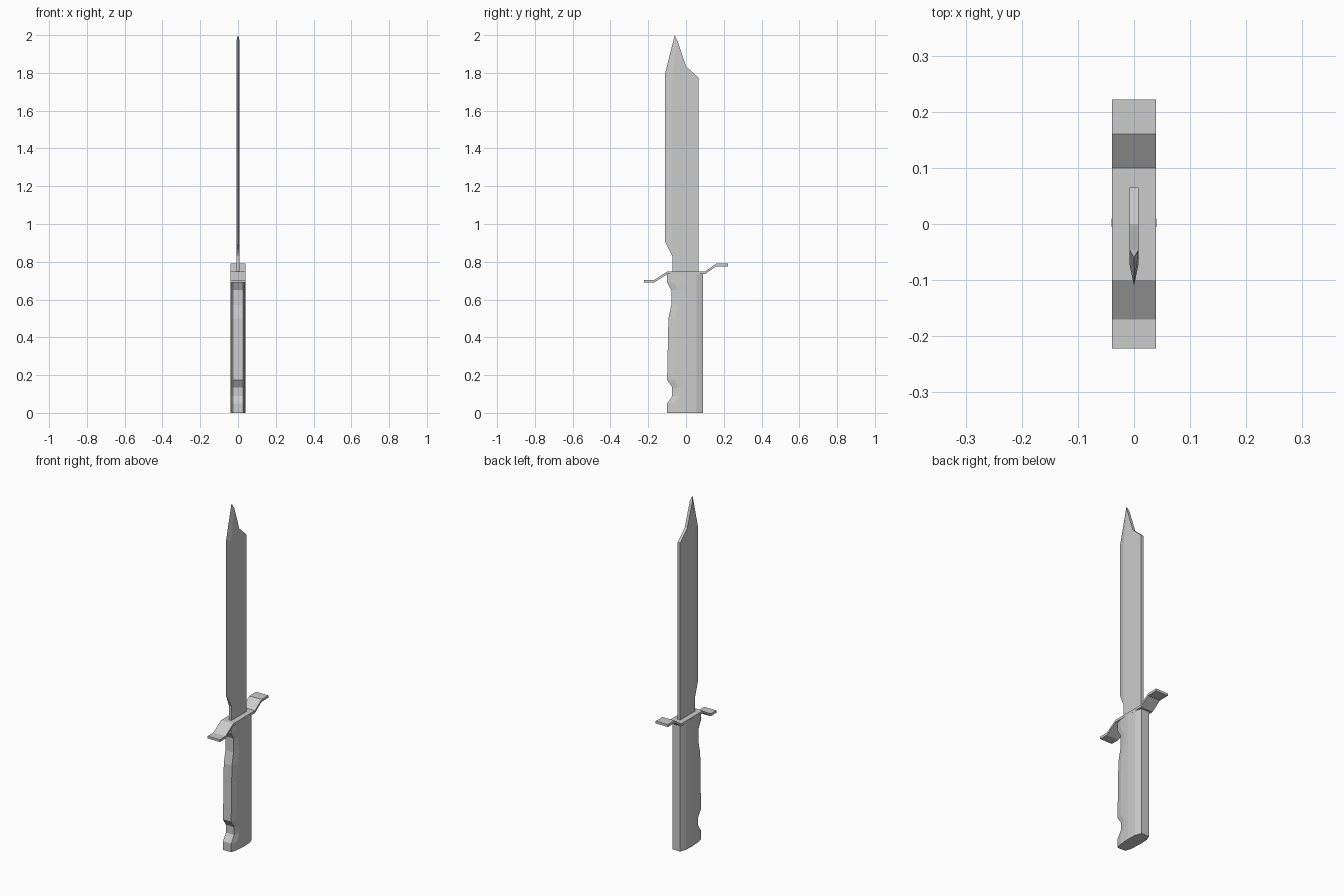
import bpy

if "Cube" in bpy.data.objects:
    bpy.data.objects.remove(bpy.data.objects["Cube"])


def make(name, verts, faces):
    me = bpy.data.meshes.new(name)
    me.from_pydata(verts, [], faces)
    ob = bpy.data.objects.new(name, me)
    bpy.context.collection.objects.link(ob)
    return ob


def loft(name, rings):
    # bridge closed rings and cap both ends
    n = len(rings[0])
    faces = [(r * n + i, r * n + (i + 1) % n, (r + 1) * n + (i + 1) % n, (r + 1) * n + i)
             for r in range(len(rings) - 1) for i in range(n)]
    faces += [tuple(reversed(range(n))), tuple(range((len(rings) - 1) * n, len(rings) * n))]
    return make(name, [v for ring in rings for v in ring], faces)


# Handle: grip sections stacked in z, front edge follows the finger notches
front = [(0, -.10), (.05, -.10), (.09, -.073), (.135, -.073), (.175, -.10),
         (.50, -.093), (.57, -.078), (.65, -.078), (.69, -.10), (.74, -.10)]
rings = []
for z, f in front:
    half = [(.026, f), (.036, f + .036), (.04, 0), (.038, .055), (.025, .09)]
    rings.append([(x, y, z) for x, y in half] + [(-x, y, z) for x, y in reversed(half)])
loft("handle", rings)

# Guard: S-bent strip
path = [(-.222, .703), (-.17, .703), (-.10, .748), (.10, .748), (.16, .79), (.222, .79)]
t, w = .014, .039
loft("guard", [[(-w, y, z - t), (w, y, z - t), (w, y, z), (-w, y, z)] for y, z in path])

# Blade: flat sides, bevelled down to a sharp front edge and clipped tip
b = .008
flat = [(-.072, .74), (.065, .74), (.065, 1.775), (0, 1.835),
        (-.046, 1.972), (-.072, 1.79), (-.072, .90), (-.072, .83)]
edge = [(-.11, .905), (-.11, 1.80), (-.06, 2.0)]
verts = [(b, y, z) for y, z in flat] + [(-b, y, z) for y, z in flat] + [(0, y, z) for y, z in edge]
LOW, HIGH, TIP = 16, 17, 18
faces = [tuple(range(8)), tuple(reversed(range(8, 16)))]
# spine, base and ricasso walls
for i, j in [(0, 1), (1, 2), (2, 3), (3, 4), (7, 0)]:
    faces.append((j, i, i + 8, j + 8))
# bevels on both sides
bevels = [(6, 5, HIGH, LOW), (5, 4, TIP, HIGH), (7, 6, LOW)]
for f in bevels:
    faces.append(tuple(reversed(f)))
    faces.append(tuple(i + 8 if i < 8 else i for i in f))
faces += [(4, 12, TIP), (7, LOW, 15)]
blade = make("blade", verts, faces)

# Consistent outward normals
import bmesh
for ob in bpy.context.collection.objects:
    bm = bmesh.new()
    bm.from_mesh(ob.data)
    bmesh.ops.recalc_face_normals(bm, faces=bm.faces)
    bm.to_mesh(ob.data)
    bm.free()
